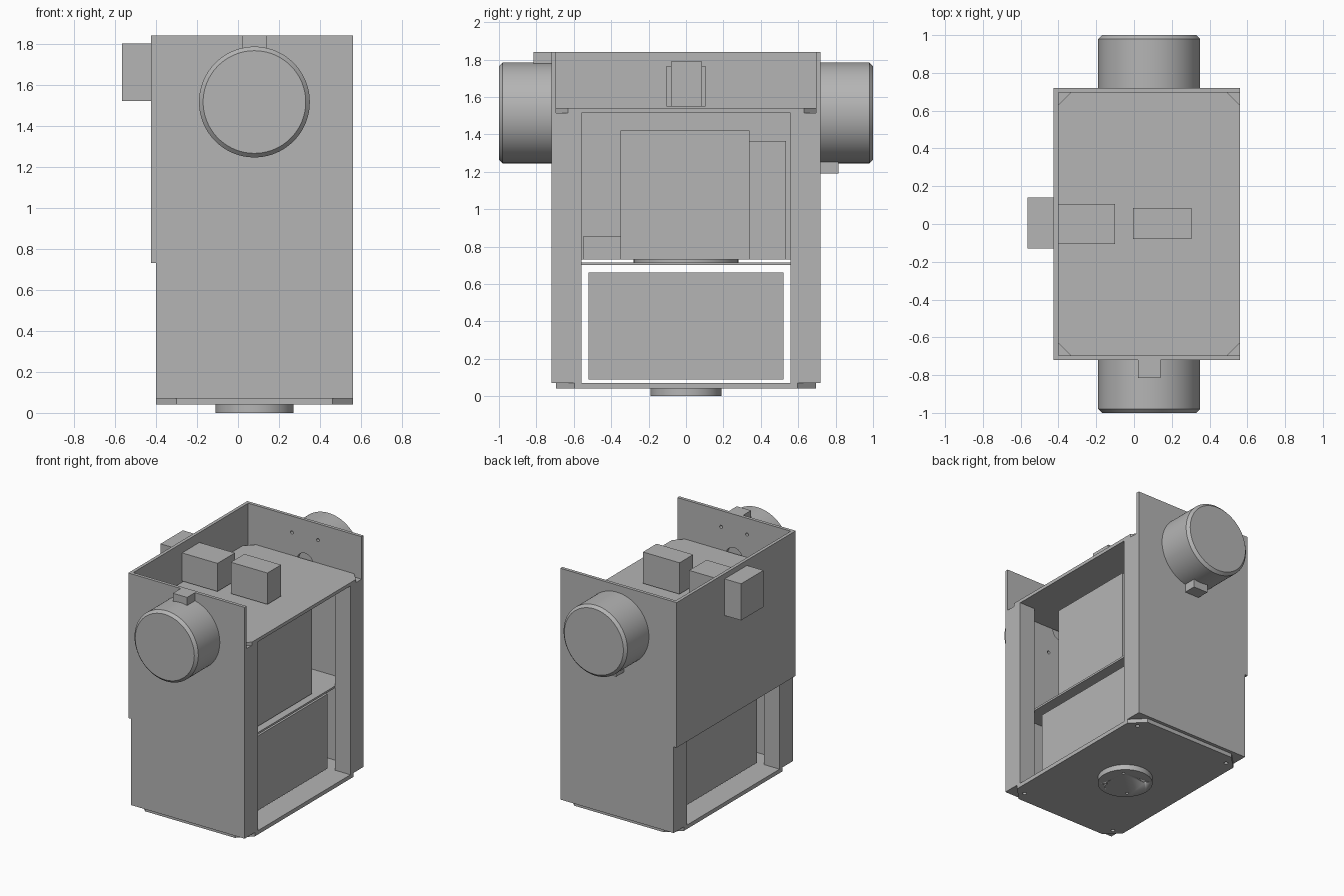
import bpy
import bmesh
import math
from mathutils import Matrix, Vector

if "Cube" in bpy.data.objects:
    bpy.data.objects.remove(bpy.data.objects["Cube"])

MID = 0.08              # centre of the frame in x
X0, X1 = -0.40, 0.56    # frame extent in x
Y_IN, Y_OUT = 0.695, 0.72
MOTOR_Z = 1.515

grey = bpy.data.materials.new("plain grey")
grey.diffuse_color = (0.46, 0.46, 0.46, 1)
grey.use_nodes = True
grey.node_tree.nodes["Principled BSDF"].inputs["Base Color"].default_value = (0.46, 0.46, 0.46, 1)


def finish(name, bm):
    bmesh.ops.recalc_face_normals(bm, faces=bm.faces)
    mesh = bpy.data.meshes.new(name)
    bm.to_mesh(mesh)
    bm.free()
    mesh.materials.append(grey)
    obj = bpy.data.objects.new(name, mesh)
    bpy.context.collection.objects.link(obj)
    return obj


def activate(obj):
    bpy.ops.object.select_all(action='DESELECT')
    obj.select_set(True)
    bpy.context.view_layer.objects.active = obj


def box(name, x, y, z):
    bm = bmesh.new()
    bmesh.ops.create_cube(bm, size=1)
    for v in bm.verts:
        v.co = Vector([(a + b) / 2 + c * (b - a) for (a, b), c in zip((x, y, z), v.co)])
    return finish(name, bm)


def cylinder(name, centre, radius, depth, axis='Z', segments=64, chamfer=0):
    bm = bmesh.new()
    bmesh.ops.create_cone(bm, cap_ends=True, segments=segments,
                          radius1=radius, radius2=radius, depth=depth)
    if chamfer:
        rim = [e for e in bm.edges if all(v.co.z > 0 for v in e.verts)]
        bmesh.ops.bevel(bm, geom=rim, offset=chamfer, segments=1, affect='EDGES')
    turn = {'Z': 0, '-Y': math.pi / 2, 'Y': -math.pi / 2}[axis]
    bm.transform(Matrix.Translation(centre) @ Matrix.Rotation(turn, 4, 'X'))
    obj = finish(name, bm)
    activate(obj)
    bpy.ops.object.shade_smooth_by_angle(angle=math.radians(30))
    return obj


def plate(name, z, cut):
    """Rectangular plate with its four corners cut off."""
    bm = bmesh.new()
    bmesh.ops.create_cube(bm, size=1)
    for v in bm.verts:
        v.co = Vector((MID + v.co.x * (X1 - X0), v.co.y * 2 * Y_IN,
                       z[0] if v.co.z < 0 else z[1]))
    corners = [e for e in bm.edges if abs(e.verts[0].co.z - e.verts[1].co.z) > 0.001
               and (e.verts[0].co - e.verts[1].co).xy.length < 0.001]
    bmesh.ops.bevel(bm, geom=corners, offset=cut, segments=1, affect='EDGES')
    return finish(name, bm)


def drill(obj, holes, axis):
    """Cut round holes given as (centre, radius, depth)."""
    for centre, radius, depth in holes:
        cutter = cylinder("hole_cutter", centre, radius, depth, axis, 24)
        cutter.hide_render = True
        mod = obj.modifiers.new("hole", 'BOOLEAN')
        mod.operation = 'DIFFERENCE'
        mod.solver = 'EXACT'
        mod.object = cutter
        activate(obj)
        bpy.ops.object.modifier_apply(modifier=mod.name)
        bpy.data.objects.remove(cutter)


# Front and back halves: wall, corner columns, motor and its cable outlet
for side, s in (("front", -1), ("back", 1)):
    wall = box(side + "_wall", (X0, X1), sorted((s * Y_IN, s * Y_OUT)), (0.07, 1.84))
    wall_y = s * (Y_IN + Y_OUT) / 2
    holes = [((MID, wall_y, MOTOR_Z), 0.07, 0.1)]
    for dx in (-0.11, 0.11):
        for dz in (-0.2, 0.2):
            holes.append(((MID + dx, wall_y, MOTOR_Z + dz), 0.012, 0.1))
    drill(wall, holes, 'Y')

    for end, x in (("right", (X0, X0 + 0.13)), ("left", (X1 - 0.13, X1))):
        box(f"{side}_{end}_column", x, sorted((s * 0.56, s * Y_IN)), (0.07, 1.515))

    cylinder(side + "_motor", (MID, s * 0.86, MOTOR_Z), 0.27, 0.28,
             'Y' if s > 0 else '-Y', 96, 0.02)
    outlet_z = (1.77, 1.84) if s < 0 else (1.19, 1.26)
    box(side + "_cable_outlet", (0.02, 0.14), sorted((s * Y_OUT, s * 0.815)), outlet_z)

# Side cover with its outer connector box
box("side_cover", (-0.425, X0), (-Y_OUT, Y_OUT), (0.73, 1.84))
box("side_connector", (-0.565, -0.425), (-0.13, 0.14), (1.52, 1.80))

# Horizontal plates
plate("top_plate", (1.515, 1.54), 0.065)
bottom = plate("bottom_plate", (0.04, 0.07), 0.1)
drill(bottom, [((MID + sx * 0.4, sy * 0.61, 0.055), 0.014, 0.1)
               for sx in (-1, 1) for sy in (-1, 1)], 'Z')
box("shelf", (X0 + 0.13, X1 - 0.13), (-Y_IN, Y_IN), (0.70, 0.715))
cylinder("shelf_disc", (MID, 0, 0.7225), 0.28, 0.015)

# Mounting flange under the base
flange = cylinder("base_flange", (MID, 0, 0.02), 0.19, 0.04)
drill(flange, [((MID + 0.14 * math.cos(a), 0.14 * math.sin(a), 0), 0.01, 0.04)
               for a in (math.pi * (k / 2 + 0.25) for k in range(4))], 'Z')

# Equipment inside the frame
box("lower_unit", (-0.235, 0.395), (-0.52, 0.52), (0.09, 0.66))
box("upper_unit", (-0.235, 0.39), (-0.35, 0.34), (0.73, 1.42))
box("upper_side_unit", (-0.09, 0.25), (0.34, 0.535), (0.73, 1.365))
box("small_side_unit", (-0.09, 0.25), (-0.55, -0.35), (0.73, 0.855))

# Boxes on the top plate
box("top_box_right", (-0.40, -0.10), (-0.105, 0.105), (1.55, 1.765))
box("top_box_left", (-0.005, 0.305), (-0.08, 0.085), (1.55, 1.79))
